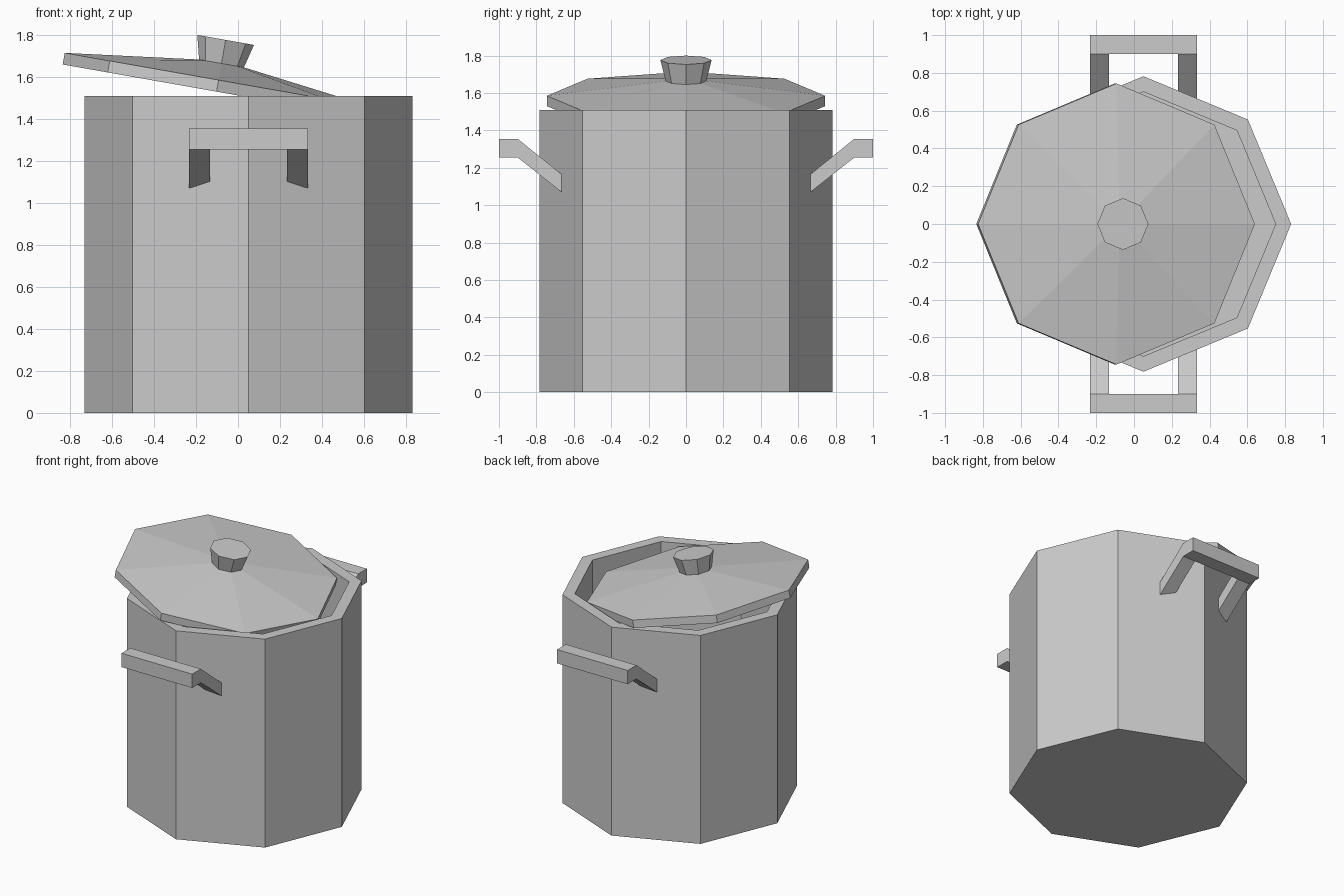
import bpy, bmesh, math
from mathutils import Matrix, Vector

if "Cube" in bpy.data.objects:
    bpy.data.objects.remove(bpy.data.objects["Cube"])

CX = 0.05  # pot axis in x


def finish(name, bm, matrix=Matrix()):
    bmesh.ops.recalc_face_normals(bm, faces=bm.faces)
    me = bpy.data.meshes.new(name)
    bm.to_mesh(me)
    bm.free()
    ob = bpy.data.objects.new(name, me)
    ob.matrix_world = matrix
    bpy.context.collection.objects.link(ob)
    return ob


def lathe(name, profile, matrix):
    """Eight-sided solid from (radius, height) points; radius 0 is a tip."""
    bm = bmesh.new()
    rings = []
    for r, z in profile:
        n = 8 if r else 1
        rings.append([bm.verts.new((r * math.cos(i * math.pi / 4),
                                    r * math.sin(i * math.pi / 4), z)) for i in range(n)])
    for a, b in zip(rings, rings[1:]):
        for i in range(8):
            j = (i + 1) % 8
            if len(b) == 1:
                bm.faces.new((a[i], a[j], b[0]))
            else:
                bm.faces.new((a[i], a[j], b[j], b[i]))
    for ring in (rings[0], rings[-1]):
        if len(ring) == 8:
            bm.faces.new(ring)
    return finish(name, bm, matrix)


def extrude_x(bm, profile, x0, x1):
    """Prism along x from a (y, z) outline."""
    a = [bm.verts.new((x0, y, z)) for y, z in profile]
    b = [bm.verts.new((x1, y, z)) for y, z in profile]
    bm.faces.new(a)
    bm.faces.new(b)
    for i in range(len(a)):
        j = (i + 1) % len(a)
        bm.faces.new((a[i], a[j], b[j], b[i]))


# hollow pot
lathe("pot", [(0.782, 0), (0.782, 1.51), (0.70, 1.51), (0.70, 0.08)],
      Matrix.Translation((CX, 0, 0)))

# tilted lid and its knob share one frame
tilt = Matrix.Translation((-0.0925, 0, 1.585)) @ Matrix.Rotation(math.radians(10), 4, 'Y')
lathe("lid", [(0.744, -0.056), (0.744, 0), (0, 0.094)], tilt)
lathe("lid_knob", [(0.108, 0.078), (0.137, 0.194)], tilt)

# side handles: a bar with two sloping legs, front and back
bar = [(-1, 1.255), (-0.9, 1.255), (-0.9, 1.355), (-1, 1.355)]
leg = [(-0.9, 1.255), (-0.9, 1.355), (-0.64, 1.145), (-0.64, 1.05)]
for name, s in (("front_handle", 1), ("back_handle", -1)):
    bm = bmesh.new()
    outline = lambda pts: [(s * y, z) for y, z in pts]
    extrude_x(bm, outline(bar), CX - 0.283, CX + 0.283)
    for x0 in (-0.283, 0.183):
        extrude_x(bm, outline(leg), CX + x0, CX + x0 + 0.1)
    finish(name, bm)
